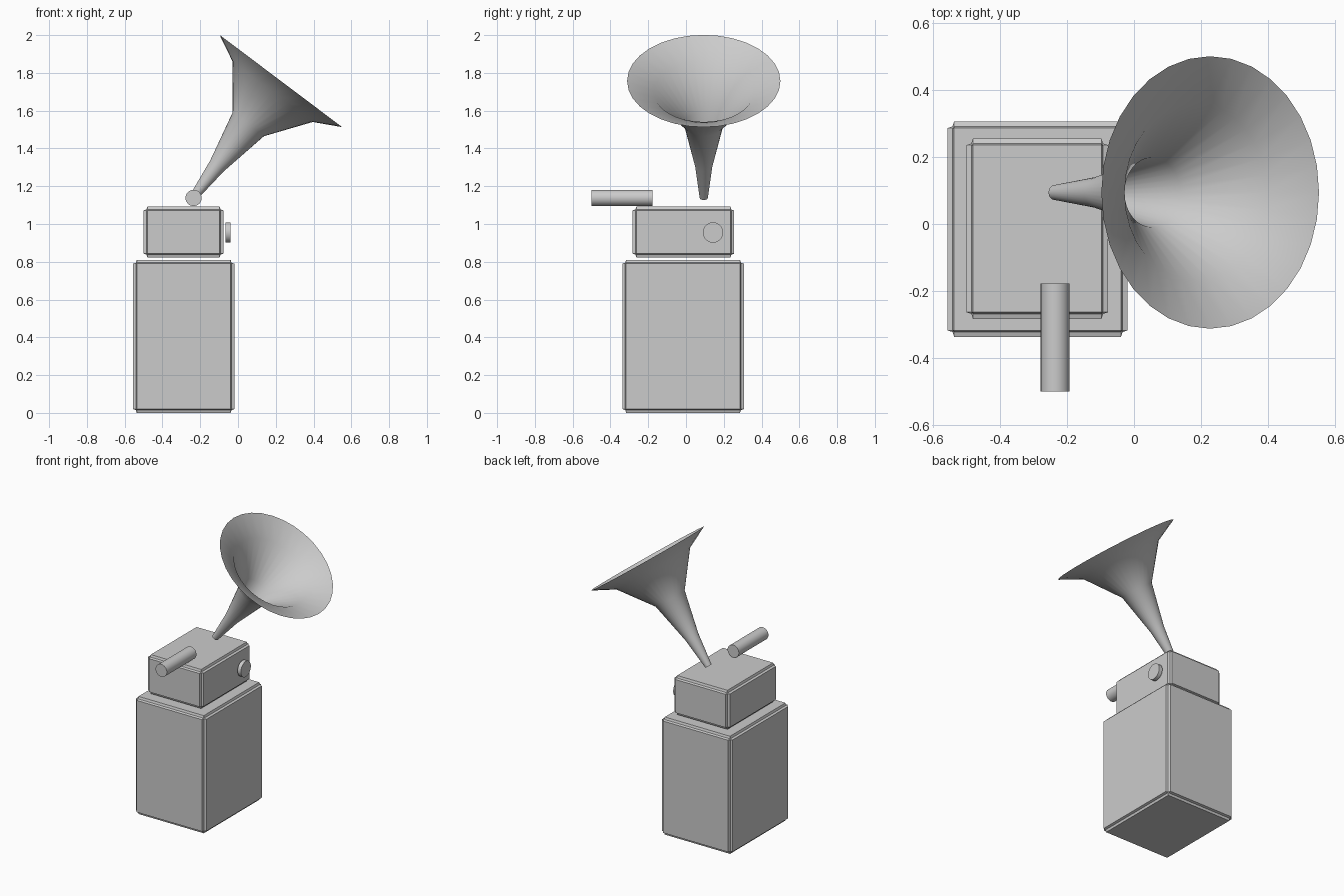
import bpy, math
from mathutils import Matrix, Vector

if "Cube" in bpy.data.objects:
    bpy.data.objects.remove(bpy.data.objects["Cube"])


def mesh_object(name, verts, faces):
    mesh = bpy.data.meshes.new(name)
    mesh.from_pydata(verts, [], faces)
    obj = bpy.data.objects.new(name, mesh)
    bpy.context.collection.objects.link(obj)
    return obj


def smooth(obj, angle):
    bpy.ops.object.select_all(action='DESELECT')
    obj.select_set(True)
    bpy.context.view_layer.objects.active = obj
    bpy.ops.object.shade_smooth_by_angle(angle=math.radians(angle))


def box(name, lo, hi, edge):
    """Box whose edges are cut in with a stepped (concave) bevel."""
    lo, hi = Vector(lo), Vector(hi)
    bpy.ops.mesh.primitive_cube_add(size=1, location=(lo + hi) / 2)
    obj = bpy.context.object
    obj.name = name
    obj.scale = hi - lo
    bpy.ops.object.transform_apply(location=False, rotation=False, scale=True)
    bev = obj.modifiers.new("stepped_edge", 'BEVEL')
    bev.width = edge
    bev.segments = 2
    bev.profile = 0.06
    return obj


def rod(name, start, end, radius):
    start, end = Vector(start), Vector(end)
    axis = end - start
    bpy.ops.mesh.primitive_cylinder_add(
        vertices=32, radius=radius, depth=axis.length, location=(start + end) / 2,
        rotation=axis.to_track_quat('Z', 'Y').to_euler())
    obj = bpy.context.object
    obj.name = name
    smooth(obj, 40)
    return obj


def horn(name, base, axis, profile, sides=32):
    """Open flared surface turned around the axis, closed at the narrow end."""
    turn = Matrix.Translation(base) @ Vector(axis).to_track_quat('Z', 'Y').to_matrix().to_4x4()
    verts, faces = [], [tuple(reversed(range(sides)))]
    for s, r in profile:
        for i in range(sides):
            a = 2 * math.pi * i / sides
            verts.append(turn @ Vector((r * math.cos(a), r * math.sin(a), s)))
    for k in range(len(profile) - 1):
        for i in range(sides):
            j = (i + 1) % sides
            faces.append((k * sides + i, k * sides + j,
                          (k + 1) * sides + j, (k + 1) * sides + i))
    obj = mesh_object(name, verts, faces)
    smooth(obj, 40)
    return obj


# Cabinet and the smaller mechanism case on top
box("cabinet", (-0.556, -0.337, 0.0), (-0.019, 0.306, 0.81), 0.02)
box("mechanism_case", (-0.50, -0.283, 0.823), (-0.077, 0.255, 1.092), 0.02)

# Round knob at the right side and the winding handle above the front
rod("side_knob", (-0.066, 0.143, 0.955), (-0.04, 0.143, 0.955), 0.054)
rod("crank_handle", (-0.235, -0.50, 1.138), (-0.235, -0.178, 1.138), 0.043)

# Flared horn leaning to the right
horn("horn", (-0.237, 0.094, 1.14), (0.601, 0, 0.799),
     [(0, 0.022), (0.21, 0.046), (0.485, 0.104), (0.70, 0.265), (0.772, 0.406)])
